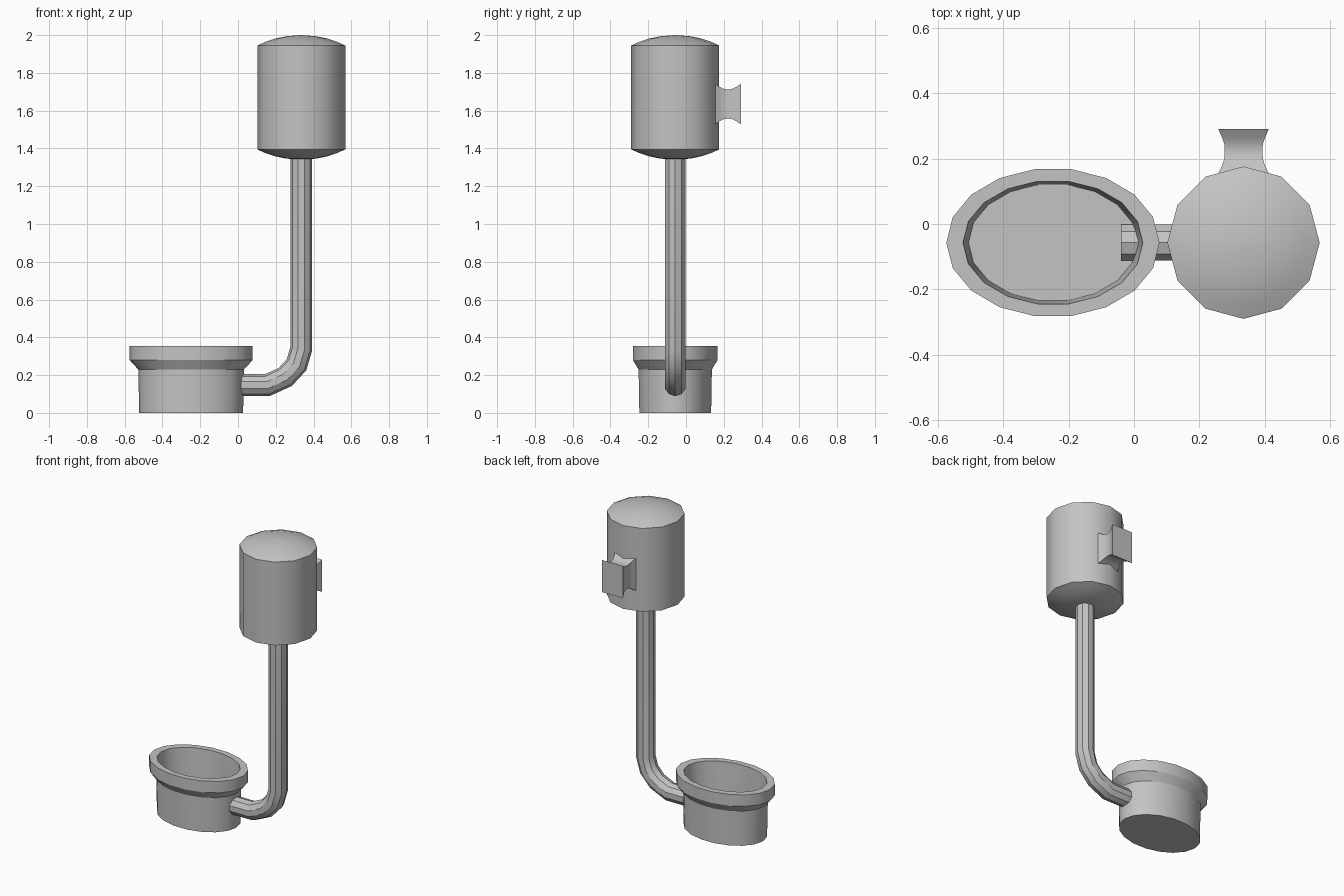
import bpy, bmesh, math
from mathutils import Vector

cube = bpy.data.objects.get("Cube")
if cube:
    bpy.data.objects.remove(cube, do_unlink=True)

GREY = (0.55, 0.55, 0.55, 1)
mat = bpy.data.materials.new("plain grey")
mat.use_nodes = True
mat.diffuse_color = GREY
mat.node_tree.nodes["Principled BSDF"].inputs["Base Color"].default_value = GREY

Y = -0.057          # shared centre plane
TANK_X = 0.335
BOWL_X = -0.248


def loft(name, rings, angle):
    """Skin a list of equal-sized rings, cap both ends, shade by angle."""
    bm = bmesh.new()
    loops = [[bm.verts.new(p) for p in ring] for ring in rings]
    n = len(loops[0])
    for a, b in zip(loops, loops[1:]):
        for i in range(n):
            j = (i + 1) % n
            bm.faces.new((a[i], a[j], b[j], b[i]))
    bm.faces.new(loops[0][::-1])
    bm.faces.new(loops[-1])
    bmesh.ops.recalc_face_normals(bm, faces=bm.faces)
    mesh = bpy.data.meshes.new(name)
    bm.to_mesh(mesh)
    bm.free()
    mesh.materials.append(mat)
    ob = bpy.data.objects.new(name, mesh)
    bpy.context.collection.objects.link(ob)
    bpy.ops.object.select_all(action='DESELECT')
    ob.select_set(True)
    bpy.context.view_layer.objects.active = ob
    bpy.ops.object.shade_smooth_by_angle(angle=math.radians(angle))
    return ob


def ellipse(x, z, rx, ry, n):
    return [(x + rx * math.cos(math.tau * i / n),
             Y + ry * math.sin(math.tau * i / n), z) for i in range(n)]


# Oval bowl with a flared rim and a hollow inside
bowl_profile = [(0.275, 0.193, 0), (0.28, 0.197, 0.23), (0.326, 0.228, 0.28),
                (0.326, 0.228, 0.355), (0.275, 0.19, 0.355), (0.258, 0.18, 0.15)]
loft("bowl", [ellipse(BOWL_X, z, rx, ry, 18) for rx, ry, z in bowl_profile], 30)

# Tank with shallow domed ends
R, LOW, HIGH, DOME = 0.233, 1.395, 1.945, 0.055
ends = [(0.04, 0.98), (0.35, 0.88), (0.6, 0.66), (0.82, 0.35), (1, 0)]
tank_profile = [(R * r, LOW - DOME * h) for r, h in ends]
tank_profile += [(R * r, HIGH + DOME * h) for r, h in reversed(ends)]
tank_profile[-1] = (tank_profile[-1][0], HIGH + DOME)
loft("tank", [ellipse(TANK_X, z, r, r, 12) for r, z in tank_profile], 40)

# Bent pipe swept from the bowl up into the tank, mitred at each bend
path = [Vector((x, Y, z)) for x, z in
        [(-0.04, 0.147), (0.155, 0.147), (0.25, 0.19), (0.31, 0.255),
         (TANK_X, 0.34), (TANK_X, 1.42)]]
PIPE_R, SIDES = 0.058, 10
rings = []
for k, p in enumerate(path):
    d_in = (p - path[max(k - 1, 0)]).normalized()
    d_out = (path[min(k + 1, len(path) - 1)] - p).normalized()
    t = (d_in + d_out).normalized()
    up = Vector((-t.z, 0, t.x))
    if d_in.length and d_out.length:
        up /= t.dot(d_out)
    rings.append([p + PIPE_R * (up * math.cos(math.tau * i / SIDES)
                                + Vector((0, math.sin(math.tau * i / SIDES), 0)))
                  for i in range(SIDES)])
loft("pipe", rings, 30)

# Waisted mounting bracket on the back of the tank
BRACKET_Z = 1.635
bracket_profile = [(0.155, 0.077, 0.106), (0.18, 0.065, 0.09), (0.2, 0.059, 0.08),
                   (0.223, 0.058, 0.077), (0.245, 0.059, 0.08), (0.265, 0.066, 0.09),
                   (0.29, 0.077, 0.106)]
loft("mounting_bracket",
     [[(TANK_X + sx * w, y, BRACKET_Z + sz * h)
       for sx, sz in ((-1, -1), (1, -1), (1, 1), (-1, 1))]
      for y, w, h in bracket_profile], 30)
